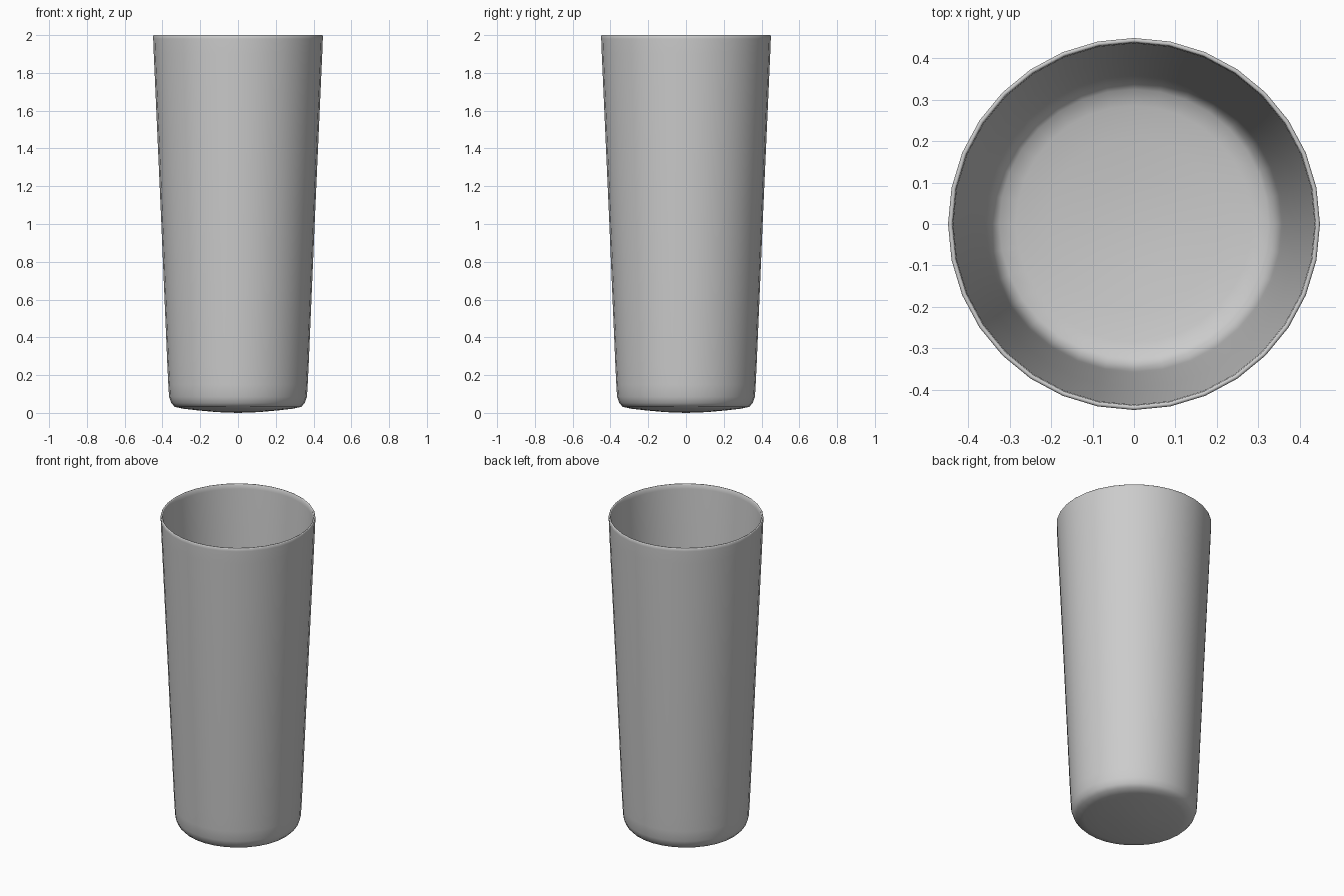
import bpy, bmesh, math

if "Cube" in bpy.data.objects:
    bpy.data.objects.remove(bpy.data.objects["Cube"])

SEGMENTS = 32

# Closed wall profile (radius, z): outer base, outer wall, rim, inner wall, inner floor
profile = [
    (0.0, 0.0), (0.11, 0.004), (0.21, 0.013), (0.29, 0.022), (0.335, 0.032),
    (0.353, 0.052), (0.365, 0.085), (0.369, 0.15), (0.374, 0.25), (0.408, 1.05),
    (0.446, 1.90), (0.449, 1.98), (0.449, 1.996), (0.446, 2.0), (0.441, 2.0),
    (0.438, 1.996), (0.436, 1.97), (0.396, 1.05), (0.362, 0.25), (0.357, 0.15),
    (0.352, 0.09), (0.341, 0.06), (0.325, 0.044), (0.285, 0.034), (0.21, 0.025),
    (0.11, 0.016), (0.0, 0.012),
]

# Tumbler: lathe the profile around z
bm = bmesh.new()
verts = [bm.verts.new((r, 0, z)) for r, z in profile]
edges = [bm.edges.new(pair) for pair in zip(verts, verts[1:])]
bmesh.ops.spin(bm, geom=verts + edges, cent=(0, 0, 0), axis=(0, 0, 1),
               angle=2 * math.pi, steps=SEGMENTS, use_merge=True)
bmesh.ops.remove_doubles(bm, verts=bm.verts, dist=1e-4)
bmesh.ops.recalc_face_normals(bm, faces=bm.faces)
mesh = bpy.data.meshes.new("tumbler")
bm.to_mesh(mesh)
bm.free()
for poly in mesh.polygons:
    poly.use_smooth = True
tumbler = bpy.data.objects.new("tumbler", mesh)
bpy.context.collection.objects.link(tumbler)
